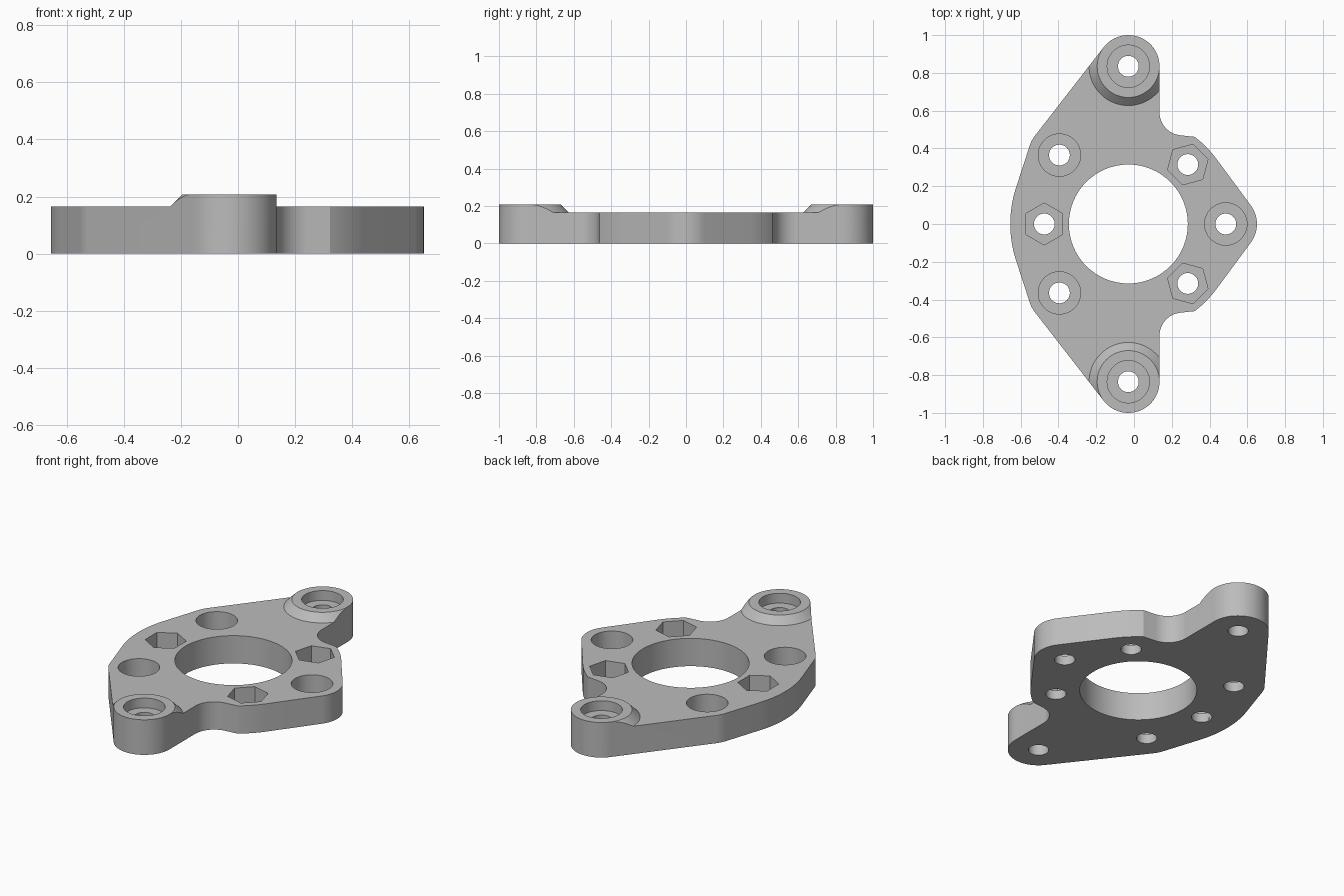
import bpy, bmesh
from math import radians, cos, sin

cube = bpy.data.objects.get("Cube")
if cube:
    bpy.data.objects.remove(cube)

CX, R = -0.03, 0.165           # bore centre x, lobe radius
PLATE, TOP = 0.165, 0.208      # plate and boss heights
EAR_Y, BOLT, NUT = 0.835, 0.516, 0.445

grey = bpy.data.materials.new("grey")
grey.use_nodes = True
grey.diffuse_color = (0.5, 0.5, 0.5, 1)
grey.node_tree.nodes["Principled BSDF"].inputs["Base Color"].default_value = (0.5, 0.5, 0.5, 1)


def polar(radius, angle):
    return CX + radius * cos(radians(angle)), radius * sin(radians(angle))


def arc(x, y, r, a, b, n=12):
    steps = [radians(a + (b - a) * i / n) for i in range(n + 1)]
    return [(x + r * cos(t), y + r * sin(t)) for t in steps]


def add_object(name, bm):
    bmesh.ops.recalc_face_normals(bm, faces=bm.faces)
    mesh = bpy.data.meshes.new(name)
    bm.to_mesh(mesh)
    bm.free()
    mesh.materials.append(grey)
    obj = bpy.data.objects.new(name, mesh)
    bpy.context.collection.objects.link(obj)
    return obj


def prism(name, points, z0, z1):
    bm = bmesh.new()
    face = bm.faces.new([bm.verts.new((x, y, z0)) for x, y in points])
    out = bmesh.ops.extrude_face_region(bm, geom=[face])
    verts = [v for v in out["geom"] if isinstance(v, bmesh.types.BMVert)]
    bmesh.ops.translate(bm, verts=verts, vec=(0, 0, z1 - z0))
    return add_object(name, bm)


def frustum(name, x, y, r0, r1, z0, z1):
    bm = bmesh.new()
    bmesh.ops.create_cone(bm, cap_ends=True, segments=64, radius1=r0, radius2=r1, depth=z1 - z0)
    bmesh.ops.translate(bm, verts=bm.verts, vec=(x, y, (z0 + z1) / 2))
    return add_object(name, bm)


def cut(target, cutter):
    mod = target.modifiers.new("cut", "BOOLEAN")
    mod.operation, mod.solver, mod.object = "DIFFERENCE", "EXACT", cutter
    bpy.context.view_layer.objects.active = target
    bpy.ops.object.modifier_apply(modifier=mod.name)
    bpy.data.objects.remove(cutter)


# Outline of the flange: one half from right tip to left edge, then mirrored
lx, ly = polar(BOLT, 135)
half = arc(CX + BOLT, 0, R, 0, 36.5)
half += arc(CX, 0, 0.58, 36.5, 52.7)
half += arc(0.258, 0.592, 0.123, 262, 180, 16)
half += arc(CX, EAR_Y, R, 0, 142.2, 32)
half += arc(lx, ly, R, 142.2, 162)
half += arc(CX, 0, 0.625, 162, 180)
outline = half + [(x, -y) for x, y in reversed(half[1:-1])]
flange = prism("flange_plate", outline, 0, TOP)

# Lower the plate everywhere except the two chamfered ear bosses
square = [(-1.5, -1.5), (1.5, -1.5), (1.5, 1.5), (-1.5, 1.5)]
relief = prism("relief_cutter", square, PLATE, 0.4)
rise = TOP - PLATE
for side in (1, -1):
    cut(relief, frustum("boss_keep", CX, side * EAR_Y, R + 2 * rise, R - rise,
                        PLATE - rise, TOP + rise))
cut(flange, relief)

# Central bore
cut(flange, frustum("bore", CX, 0, 0.315, 0.315, -0.1, 0.4))


def hole(x, y, floor, hex_angle=None):
    """Through hole with a round or hexagonal pocket above the floor."""
    cut(flange, frustum("through_hole", x, y, 0.055, 0.055, -0.1, 0.4))
    if hex_angle is None:
        cut(flange, frustum("round_pocket", x, y, 0.112, 0.112, floor, 0.4))
    else:
        ring = arc(x, y, 0.111, hex_angle, hex_angle + 300, 5)
        cut(flange, prism("hex_pocket", ring, floor, 0.4))


# Ear screw holes, round screw pockets and hexagonal nut pockets
for side in (1, -1):
    hole(CX, side * EAR_Y, 0.15)
for angle in (0, 135, 225):
    hole(*polar(BOLT, angle), 0.055)
for angle in (45, 180, 315):
    hole(*polar(NUT, angle), 0.055, angle + 30)

# Smooth curved walls, keep edges sharp
bpy.ops.object.select_all(action="DESELECT")
flange.select_set(True)
bpy.context.view_layer.objects.active = flange
bpy.ops.object.shade_smooth_by_angle(angle=radians(25))
